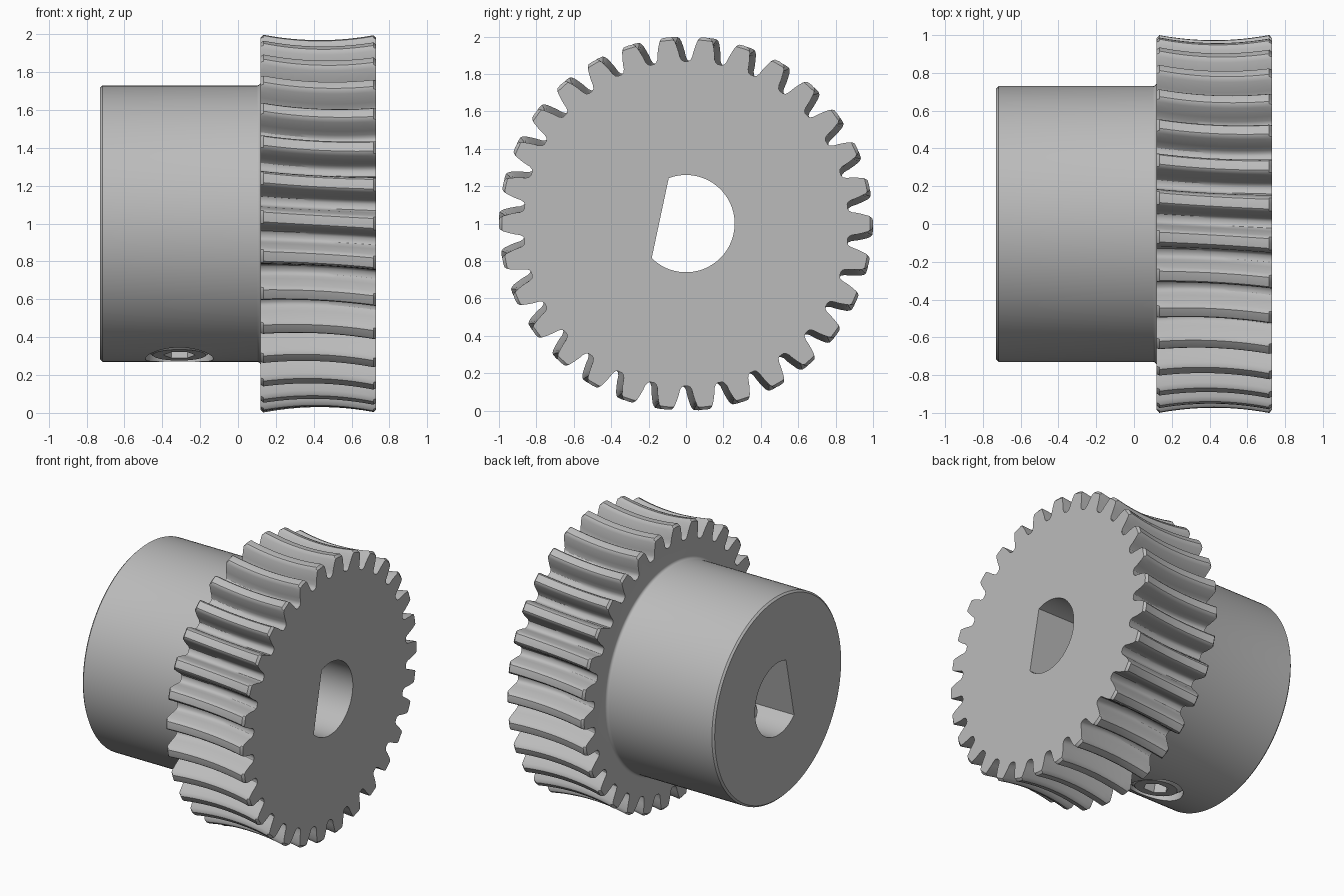
import bpy, bmesh, math
from mathutils import Matrix, Vector

if "Cube" in bpy.data.objects:
    bpy.data.objects.remove(bpy.data.objects["Cube"])

steel = bpy.data.materials.new("light grey steel")
steel.use_nodes = True
steel.diffuse_color = (0.5, 0.5, 0.5, 1)
steel.node_tree.nodes["Principled BSDF"].inputs["Base Color"].default_value = (0.5, 0.5, 0.5, 1)

TEETH = 30
X0, X1 = 0.12, 0.73
MID, HALF = (X0 + X1) / 2, (X1 - X0) / 2
ROOT = 0.838
TWIST = 0.036
FLAT_DIR = math.radians(168)
SCREW_DIR = math.radians(258)
SCREW_X = -0.31


def polar(x, r, a):
    return Vector((x, r * math.cos(a), 1 + r * math.sin(a)))


def loft(name, rings):
    """Skin a list of equal-length point rings and cap both ends."""
    bm = bmesh.new()
    loops = [[bm.verts.new(p) for p in ring] for ring in rings]
    n = len(loops[0])
    for a, b in zip(loops, loops[1:]):
        for i in range(n):
            bm.faces.new((a[i], a[(i + 1) % n], b[(i + 1) % n], b[i]))
    bm.faces.new(loops[0][::-1])
    bm.faces.new(loops[-1])
    bmesh.ops.recalc_face_normals(bm, faces=bm.faces)
    me = bpy.data.meshes.new(name)
    bm.to_mesh(me)
    bm.free()
    me.materials.append(steel)
    ob = bpy.data.objects.new(name, me)
    bpy.context.collection.objects.link(ob)
    return ob


def lathe(name, profile, n, frame=None):
    """Turn (along, radius) pairs about x, or about the z of a given frame."""
    rings = []
    for d, r in profile:
        ang = [math.tau * i / n for i in range(n)]
        if frame is None:
            rings.append([polar(d, r, a) for a in ang])
        else:
            rings.append([frame @ Vector((r * math.cos(a), r * math.sin(a), d)) for a in ang])
    return loft(name, rings)


def boolean(ob, other, op):
    m = ob.modifiers.new(op.lower(), 'BOOLEAN')
    m.operation, m.solver, m.object = op, 'EXACT', other
    bpy.context.view_layer.objects.active = ob
    bpy.ops.object.modifier_apply(modifier=m.name)


def smooth(ob, degrees):
    bpy.ops.object.select_all(action='DESELECT')
    ob.select_set(True)
    bpy.context.view_layer.objects.active = ob
    bpy.ops.object.shade_smooth_by_angle(angle=math.radians(degrees))


# Toothed wheel: one flank (height over root, half width), mirrored and repeated
flank = [(0, 0.080), (0.006, 0.069), (0.022, 0.061), (0.05, 0.057), (0.08, 0.050),
         (0.108, 0.042), (0.125, 0.035), (0.133, 0.026)]
tooth = [(h, -w) for h, w in flank] + [(0.135, 0)] + [(h, w) for h, w in flank[::-1]]


def gear_ring(x, tip_limit):
    base = ROOT + 0.03 * ((x - MID) / HALF) ** 2
    twist = -TWIST * (X1 - x) / (X1 - X0)
    return [polar(x, min(base + h, tip_limit), math.tau * k / TEETH + twist + w / (ROOT + 0.03 + h))
            for k in range(TEETH) for h, w in tooth]


CH = 0.014
inner = [X0 + CH + (X1 - X0 - 2 * CH) * i / 12 for i in range(13)]
wheel = loft("toothed_wheel", [gear_ring(X0, 0.984)] + [gear_ring(x, 2) for x in inner]
             + [gear_ring(X1, 0.984)])

# Hub with chamfered end and a small fillet at the wheel
R = 0.73
fillet = [(X0 - 0.02 + 0.02 * math.sin(t), R + 0.02 * (1 - math.cos(t)))
          for t in (math.pi / 2 * i / 5 for i in range(6))]
hub = lathe("hub", [(-0.73, R - 0.013), (-0.717, R)] + fillet + [(X0 + 0.1, R + 0.02)], 128)
boolean(wheel, hub, 'UNION')
bpy.data.objects.remove(hub)
wheel.name = "wheel_and_hub"

# D-shaped bore cutter
half = math.acos(0.141 / 0.26)
bore_angles = [FLAT_DIR + half + (math.tau - 2 * half) * i / 64 for i in range(65)]
bore = loft("bore_cutter", [[polar(x, 0.26, a) for a in bore_angles] for x in (-1, 1)])
boolean(wheel, bore, 'DIFFERENCE')

# Radial screw hole
out = Vector((0, math.cos(SCREW_DIR), math.sin(SCREW_DIR)))
along = Vector((1, 0, 0))
frame = Matrix.Translation((SCREW_X, 0, 1)) @ Matrix((along, out.cross(along), out)).transposed().to_4x4()
hole = lathe("screw_hole_cutter", [(0.1, 0.18), (0.9, 0.18)], 48, frame)
boolean(wheel, hole, 'DIFFERENCE')

# Set screw with hexagon socket
screw = lathe("set_screw", [(0.3, 0.14), (0.34, 0.18), (0.68, 0.18), (0.71, 0.14)], 48, frame)
socket = lathe("socket_cutter", [(0.55, 0.085), (0.9, 0.085)], 6, frame)
boolean(screw, socket, 'DIFFERENCE')

for cutter in (bore, hole, socket):
    bpy.data.objects.remove(cutter)
smooth(wheel, 32)
smooth(screw, 25)
